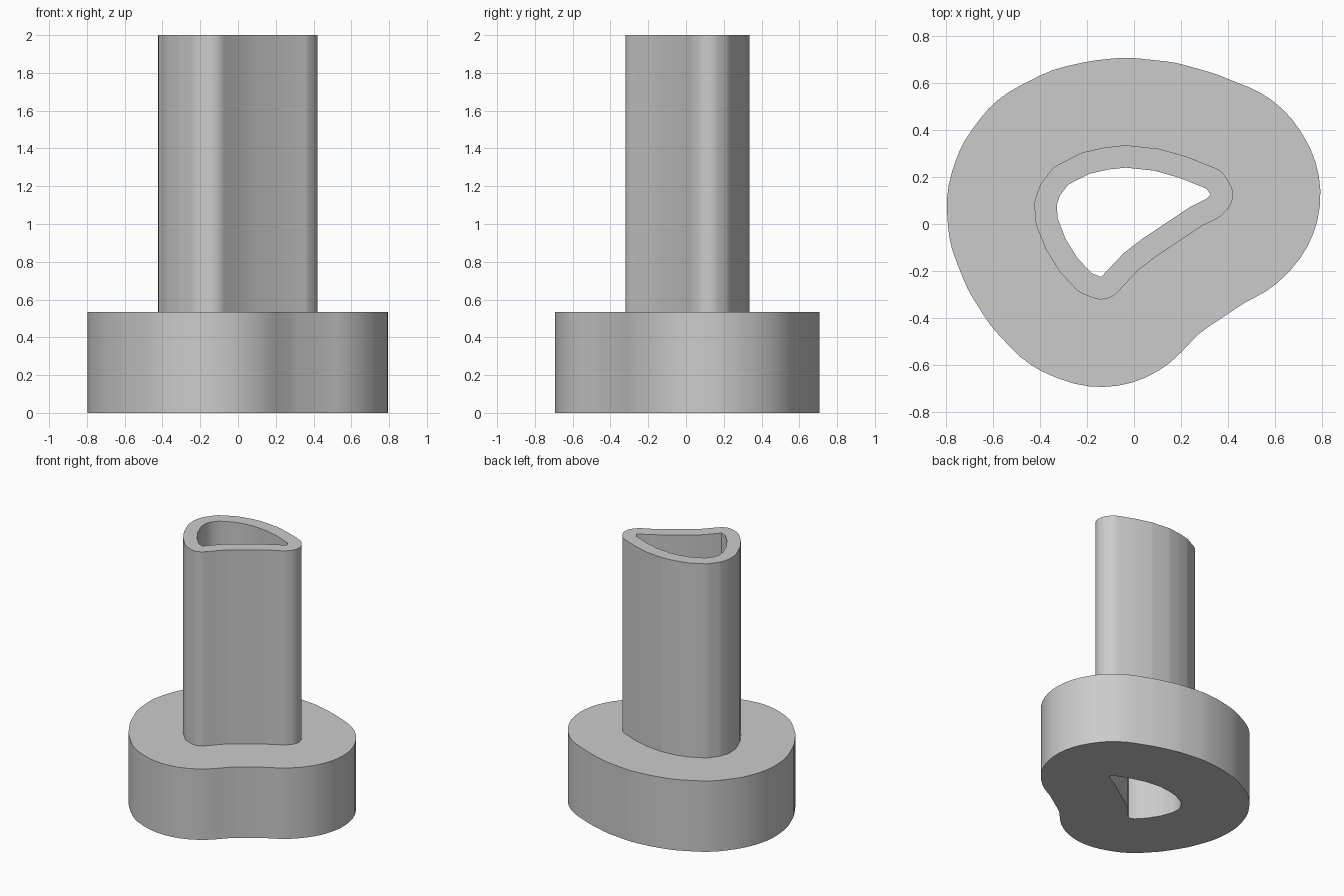
import bpy, bmesh, math
from mathutils import Vector

cube = bpy.data.objects.get("Cube")
if cube:
    bpy.data.objects.remove(cube, do_unlink=True)

grey = bpy.data.materials.new("plain grey")
grey.use_nodes = True
colour = (0.6, 0.6, 0.6, 1)
grey.diffuse_color = colour
grey.node_tree.nodes["Principled BSDF"].inputs["Base Color"].default_value = colour

# Outline of the bore, counterclockwise from the front tip
bore = [Vector(p) for p in (
    (-.14, -.226), (-.045, -.125), (.04, -.06), (.13, 0), (.24, .073),
    (.31, .108), (.326, .125), (.31, .15), (.193, .197), (.087, .227),
    (-.035, .24), (-.11, .232), (-.19, .214), (-.28, .168), (-.316, .12),
    (-.329, .08), (-.325, .023), (-.29, -.066), (-.24, -.146), (-.18, -.21))]


def offset_outline(points, dist):
    """Parallel outline with round corners; always the same point count."""
    result = []
    for i, p in enumerate(points):
        before = p - points[i - 1]
        after = points[(i + 1) % len(points)] - p
        start = math.atan2(-before.x, before.y)
        turn = -before.angle_signed(after)
        if turn > 0:
            steps = math.ceil(turn / math.radians(8))
            for k in range(steps + 1):
                a = start + turn * k / steps
                result.append(p + dist * Vector((math.cos(a), math.sin(a))))
        else:
            a = start + turn / 2
            reach = dist / math.cos(turn / 2)
            result.append(p + reach * Vector((math.cos(a), math.sin(a))))
    return result


# Wall section as (distance from bore, height): flange below, tube above
WALL, FLANGE, STEP, TOP = .095, .468, .535, 2
section = [(0, 0), (FLANGE, 0), (FLANGE, STEP), (WALL, STEP), (WALL, TOP), (0, TOP)]

bm = bmesh.new()
rings = [[bm.verts.new((p.x, p.y, z)) for p in offset_outline(bore, d)]
         for d, z in section]
for r, ring in enumerate(rings):
    below = rings[r - 1]
    for i in range(len(ring)):
        bm.faces.new((below[i - 1], below[i], ring[i], ring[i - 1]))
bmesh.ops.remove_doubles(bm, verts=bm.verts, dist=.0001)
bmesh.ops.recalc_face_normals(bm, faces=bm.faces)

mesh = bpy.data.meshes.new("flanged_tube")
bm.to_mesh(mesh)
bm.free()
mesh.materials.append(grey)
tube = bpy.data.objects.new("flanged_tube", mesh)
bpy.context.collection.objects.link(tube)

# Smooth walls, crisp rims
bpy.ops.object.select_all(action='DESELECT')
tube.select_set(True)
bpy.context.view_layer.objects.active = tube
bpy.ops.object.shade_smooth_by_angle(angle=math.radians(35))
